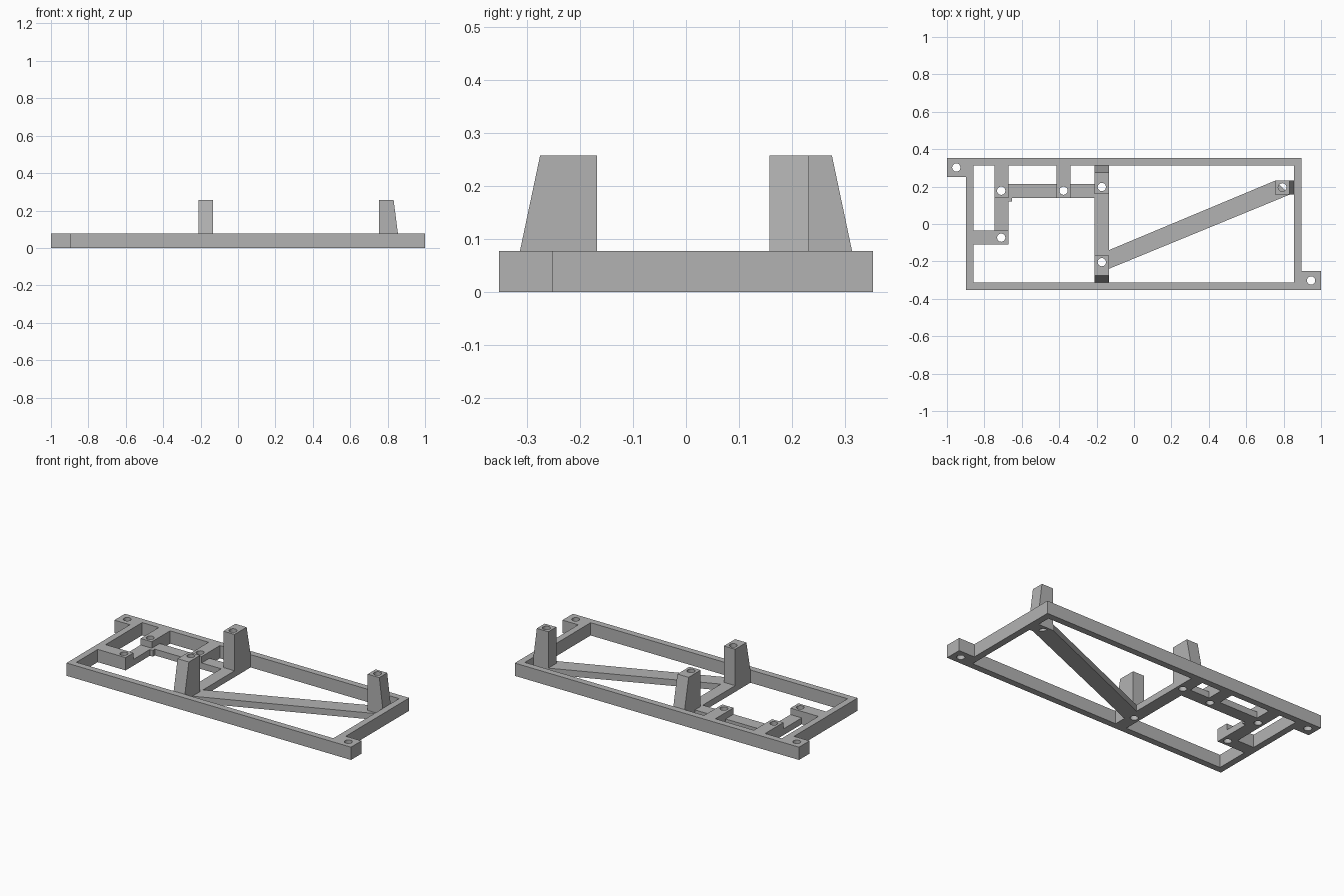
import bpy
import bmesh

if "Cube" in bpy.data.objects:
    bpy.data.objects.remove(bpy.data.objects["Cube"], do_unlink=True)

RAIL_H, BRACE_H, POST_H = 0.077, 0.038, 0.257
HOLE_R = 0.022

grey = bpy.data.materials.new("plain grey")
grey.use_nodes = True
colour = (0.45, 0.45, 0.45, 1)
grey.diffuse_color = colour
grey.node_tree.nodes["Principled BSDF"].inputs["Base Color"].default_value = colour


def prism(name, points, axis, lo, hi):
    """Extrude a 2D outline along one axis (0 = x, 1 = y, 2 = z)."""
    def place(p, d):
        co = list(p)
        co.insert(axis, d)
        return co
    bm = bmesh.new()
    face = bm.faces.new([bm.verts.new(place(p, lo)) for p in points])
    new = bmesh.ops.extrude_face_region(bm, geom=[face])["geom"]
    for v in new:
        if isinstance(v, bmesh.types.BMVert):
            v.co[axis] = hi
    bmesh.ops.recalc_face_normals(bm, faces=bm.faces)
    mesh = bpy.data.meshes.new(name)
    bm.to_mesh(mesh)
    bm.free()
    mesh.materials.append(grey)
    obj = bpy.data.objects.new(name, mesh)
    bpy.context.collection.objects.link(obj)
    return obj


def block(name, x0, x1, y0, y1, z1, z0=0):
    return prism(name, [(x0, y0), (x1, y0), (x1, y1), (x0, y1)], 2, z0, z1)


def cut(obj, cutter):
    """Subtract the cutter and discard it."""
    cutter.hide_render = True
    mod = obj.modifiers.new("cut", "BOOLEAN")
    mod.operation = "DIFFERENCE"
    mod.solver = "EXACT"
    mod.object = cutter
    bpy.context.view_layer.update()
    graph = bpy.context.evaluated_depsgraph_get()
    mesh = bpy.data.meshes.new_from_object(obj.evaluated_get(graph))
    obj.modifiers.clear()
    obj.data = mesh
    bpy.data.objects.remove(cutter, do_unlink=True)


def drill(obj, x, y):
    bpy.ops.mesh.primitive_cylinder_add(vertices=32, radius=HOLE_R, depth=1,
                                        location=(x, y, 0.1))
    drill_bit = bpy.context.object
    drill_bit.data.materials.append(grey)
    cut(obj, drill_bit)


# Outer frame with two mounting tabs on opposite corners
frame = prism("frame", [(-0.897, -0.352), (1, -0.352), (1, -0.252), (0.895, -0.252),
                        (0.895, 0.352), (-1, 0.352), (-1, 0.252), (-0.897, 0.252)],
              2, 0, RAIL_H)
cut(frame, block("opening", -0.858, 0.855, -0.313, 0.313, 1, -1))
drill(frame, -0.95, 0.302)
drill(frame, 0.947, -0.302)

# Tall posts, each tapering away from the frame above rail height
for name, side, inner, hole in (("back_post", 1, 0.16, 0.198),
                                ("front_post", -1, 0.168, -0.204)):
    outline = [(inner, 0), (0.313, 0), (0.313, RAIL_H), (0.275, POST_H), (inner, POST_H)]
    post = prism(name, [(side * y, z) for y, z in outline], 0, -0.21, -0.135)
    drill(post, -0.172, hole)
left_post = prism("left_post", [(0.755, 0), (0.855, 0), (0.855, RAIL_H),
                                (0.832, POST_H), (0.755, POST_H)], 1, 0.157, 0.232)
drill(left_post, 0.793, 0.196)

# Rail-height mounts reaching in from the frame
for name, box, hole in (
        ("back_right_mount", (-0.747, -0.672, 0.14, 0.313), (-0.71, 0.178)),
        ("back_mid_mount", (-0.415, -0.34, 0.14, 0.313), (-0.377, 0.178)),
        ("right_mount", (-0.858, -0.672, -0.11, -0.035), (-0.71, -0.073))):
    drill(block(name, *box, RAIL_H), *hole)

# Low braces linking the mounts and posts
block("cross_brace", -0.21, -0.135, -0.168, 0.16, BRACE_H)
block("mount_brace_right", -0.672, -0.415, 0.14, 0.215, BRACE_H)
block("mount_brace_left", -0.34, -0.21, 0.14, 0.215, BRACE_H)
block("side_brace", -0.747, -0.672, -0.035, 0.14, BRACE_H)
block("brace_gusset", -0.672, -0.652, 0.12, 0.14, BRACE_H)
prism("diagonal_brace", [(-0.135, -0.24), (0.832, 0.157), (0.755, 0.232), (-0.135, -0.14)],
      2, 0, BRACE_H)
